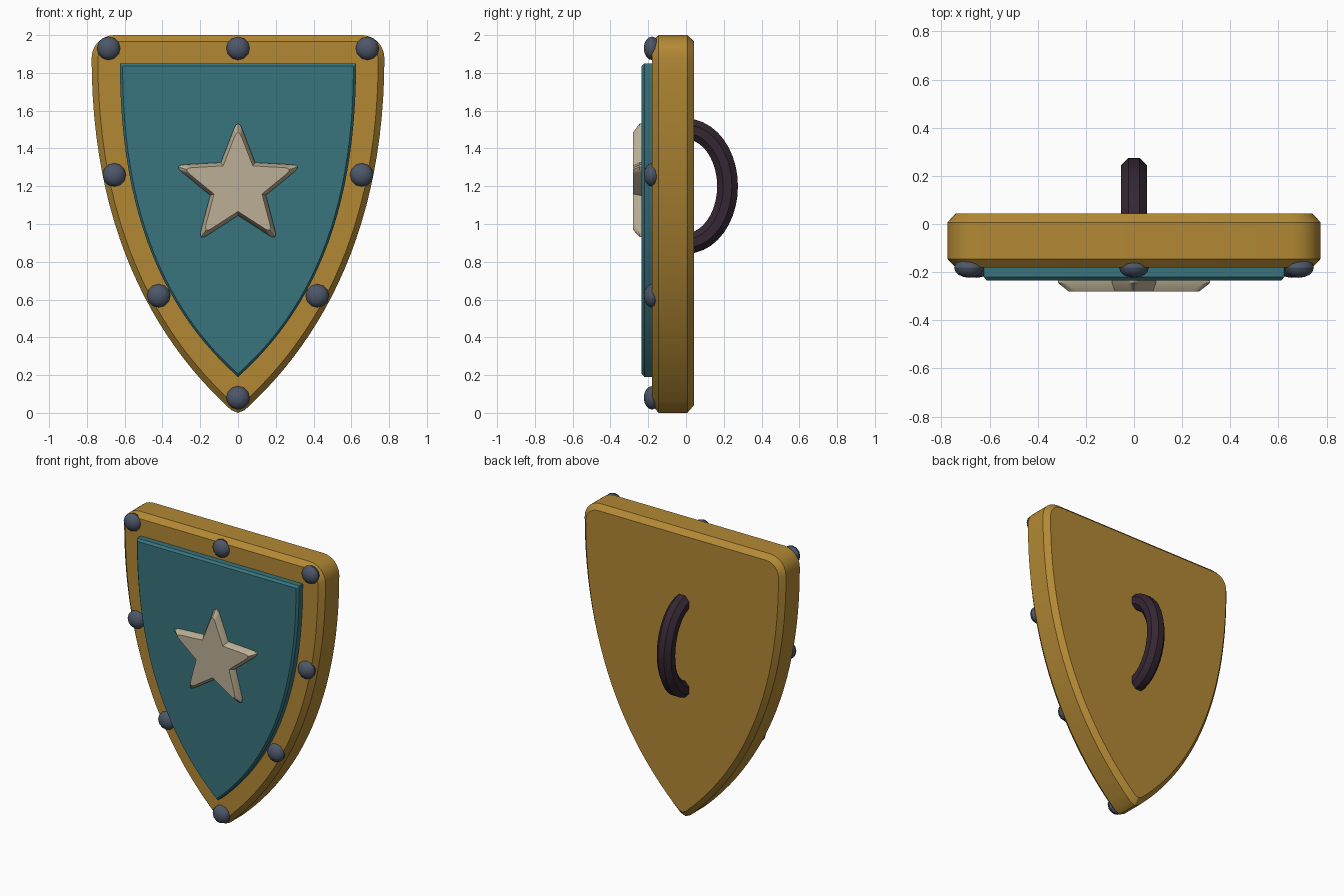
import bpy, bmesh, math
from mathutils import Vector

if "Cube" in bpy.data.objects:
    bpy.data.objects.remove(bpy.data.objects["Cube"])


def material(name, rgb):
    m = bpy.data.materials.new(name)
    m.diffuse_color = (*rgb, 1)
    m.use_nodes = True
    m.node_tree.nodes["Principled BSDF"].inputs["Base Color"].default_value = m.diffuse_color
    return m


GOLD = material("gold", (0.45, 0.25, 0.035))
TEAL = material("teal", (0.04, 0.175, 0.205))
CREAM = material("cream", (0.50, 0.43, 0.30))
STEEL = material("steel_blue", (0.075, 0.095, 0.14))
DARK = material("dark_leather", (0.035, 0.02, 0.032))


def finish(name, bm, mat):
    bmesh.ops.recalc_face_normals(bm, faces=bm.faces)
    mesh = bpy.data.meshes.new(name)
    bm.to_mesh(mesh)
    bm.free()
    mesh.materials.append(mat)
    mesh.shade_smooth()
    mesh.set_sharp_from_angle(angle=math.radians(30))
    ob = bpy.data.objects.new(name, mesh)
    bpy.context.collection.objects.link(ob)
    return ob


def loft(name, rings, mat):
    """Skin closed rings of 3D points and cap both ends."""
    bm = bmesh.new()
    vs = [[bm.verts.new(p) for p in r] for r in rings]
    n = len(vs[0])
    for a, b in zip(vs, vs[1:]):
        for i in range(n):
            j = (i + 1) % n
            bm.faces.new((a[i], a[j], b[j], b[i]))
    bm.faces.new(vs[0])
    bm.faces.new(vs[-1])
    return finish(name, bm, mat)


def at_y(outline, y):
    return [(x, y, z) for x, z in outline]


def shield(inset):
    """Heater-shield outline, moved inwards by inset."""
    f = inset / 0.15
    w, top = 0.775 - inset, 2.0 - inset
    r = max(0.003, 0.12 - 0.8 * inset)
    half = []
    for k in range(7):                       # rounded top corner
        a = math.radians(90 - 15 * k)
        half.append((w - r + r * math.cos(a), top - r + r * math.sin(a)))
    p = [Vector((w, top - r)),
         Vector((w, 1.0 + 0.02 * f)),
         Vector((0.46 - 0.09 * f, 0.40 + 0.12 * f)),
         Vector((max(0.002, 0.036 - 0.034 * f), 0.015 + 0.177 * f))]
    for k in range(1, 25):                   # curved side
        t = k / 24
        s = 1 - t
        q = p[0]*s**3 + p[1]*3*s*s*t + p[2]*3*s*t*t + p[3]*t**3
        half.append((q.x, q.y))
    return half + [(0, 0.19 * f)] + [(-x, z) for x, z in reversed(half)]


def star(scale, outer=0.36, inner=0.155, cut=0.06, cz=1.2):
    """Five-pointed star with softened tips."""
    def polar(r, deg):
        a = math.radians(deg)
        return Vector((r * math.cos(a), r * math.sin(a)))
    pts = []
    for k in range(5):
        a = 90 + 72 * k
        tip, n0, n1 = polar(outer, a), polar(inner, a - 36), polar(inner, a + 36)
        s = tip + (n0 - tip).normalized() * cut
        e = tip + (n1 - tip).normalized() * cut
        pts.append(n0)
        for i in range(5):
            t = i / 4
            pts.append(s * (1-t)**2 + tip * 2*t*(1-t) + e * t*t)
    return [(p.x * scale, cz + p.y * scale) for p in pts]


# Chamfered shield body
body, body_in = shield(0), shield(0.033)
loft("shield_body", [at_y(body_in, -0.18), at_y(body, -0.145),
                     at_y(body, 0.007), at_y(body_in, 0.043)], GOLD)

# Raised front panel
panel = shield(0.15)
loft("front_panel", [at_y(shield(0.164), -0.235), at_y(panel, -0.22),
                     at_y(panel, -0.16)], TEAL)

# Star emblem
loft("star_emblem", [at_y(star(0.86), -0.28), at_y(star(1), -0.245),
                     at_y(star(1), -0.21)], CREAM)

# Rivets around the rim
spots = [(0, 1.93), (0, 0.08)]
for x, z in [(0.685, 1.93), (0.655, 1.26), (0.42, 0.62)]:
    spots += [(x, z), (-x, z)]
for i, (x, z) in enumerate(spots):
    bm = bmesh.new()
    bmesh.ops.create_uvsphere(bm, u_segments=12, v_segments=8, radius=0.062)
    for v in bm.verts:
        a, b, c = v.co
        v.co = (x + a, -0.18 + c * 0.7, z + b)
    finish(f"rivet_{i + 1}", bm, STEEL)

# Back handle: octagonal tube along a half ellipse
rings = []
R = 0.055 / math.cos(math.pi / 8)
for k in range(21):
    a = math.pi * k / 20
    c = Vector((0, 0.22 * math.sin(a), 1.2 + 0.303 * math.cos(a)))
    out = Vector((0, math.sin(a) / 0.22, math.cos(a) / 0.303)).normalized()
    ring = []
    for j in range(8):
        b = math.pi / 8 + j * math.pi / 4
        ring.append(c + out * R * math.cos(b) + Vector((R * math.sin(b), 0, 0)))
    rings.append(ring)
loft("back_handle", rings, DARK)
